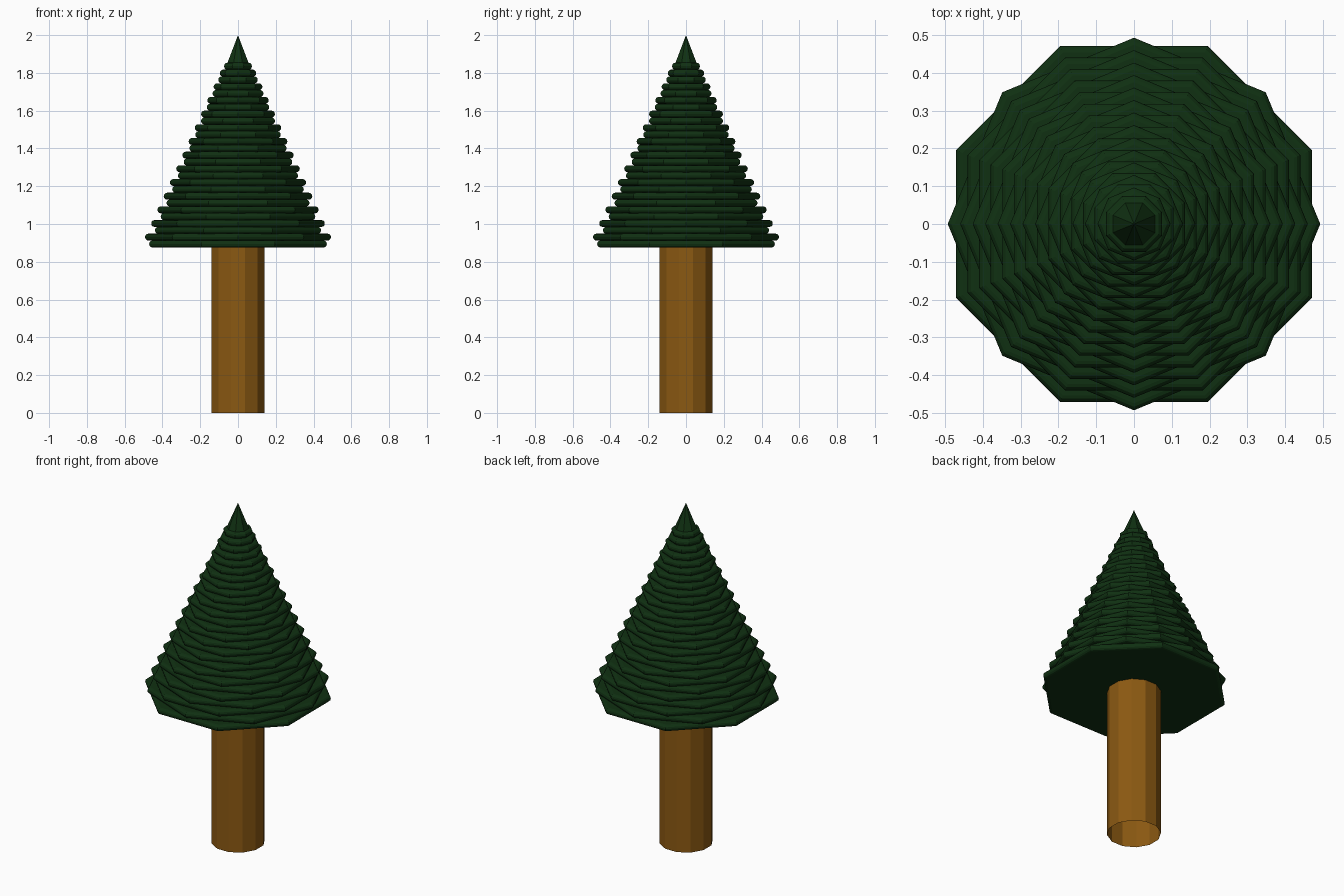
import bpy, bmesh, math

if "Cube" in bpy.data.objects:
    bpy.data.objects.remove(bpy.data.objects["Cube"])


def material(name, rgb):
    m = bpy.data.materials.new(name)
    m.diffuse_color = (*rgb, 1)
    m.use_nodes = True
    m.node_tree.nodes["Principled BSDF"].inputs["Base Color"].default_value = m.diffuse_color
    return m


BARK = material("bark brown", (0.26, 0.10, 0.006))
GREEN = material("dark pine green", (0.005, 0.03, 0.006))


def lathe(name, profile, sides, offset, mat, cap_bottom=True, cap_top=True):
    """Faceted solid from (radius, z) pairs listed bottom to top."""
    bm = bmesh.new()
    rings = []
    for r, z in profile:
        if r == 0:
            rings.append([bm.verts.new((0, 0, z))])
        else:
            rings.append([bm.verts.new((r * math.cos(offset + math.tau * i / sides),
                                        r * math.sin(offset + math.tau * i / sides), z))
                          for i in range(sides)])
    for low, high in zip(rings, rings[1:]):
        for i in range(sides):
            j = (i + 1) % sides
            if len(high) == 1:
                bm.faces.new((low[i], low[j], high[0]))
            else:
                bm.faces.new((low[i], low[j], high[j], high[i]))
    if cap_bottom:
        bm.faces.new(rings[0][::-1])
    if cap_top and len(rings[-1]) > 1:
        bm.faces.new(rings[-1])
    mesh = bpy.data.meshes.new(name)
    bm.to_mesh(mesh)
    bm.free()
    mesh.materials.append(mat)
    obj = bpy.data.objects.new(name, mesh)
    bpy.context.collection.objects.link(obj)
    return obj


# Trunk: open twelve-sided tube
lathe("trunk", [(0.145, 0), (0.145, 0.89)], 12, math.radians(15), BARK, False, False)

# Foliage: round-edged octagonal discs, every other one turned by half a side
LAYERS, STEP, HALF = 27, 0.0362, 0.0185
for k in range(LAYERS):
    z = 0.894 + STEP * k
    outer = 0.509 - 0.0165 * k
    profile = []
    for s in range(7):
        a = -math.pi / 2 + math.pi * s / 6
        profile.append((outer - HALF + HALF * math.cos(a), z + HALF * math.sin(a)))
    turn = math.radians(22.5) if k % 2 == 0 else 0
    lathe(f"foliage_layer_{k + 1}", profile, 8, turn, GREEN)

# Pointed tip
lathe("tree_tip", [(0.066, 1.84), (0, 2.0)], 8, math.radians(22.5), GREEN)
